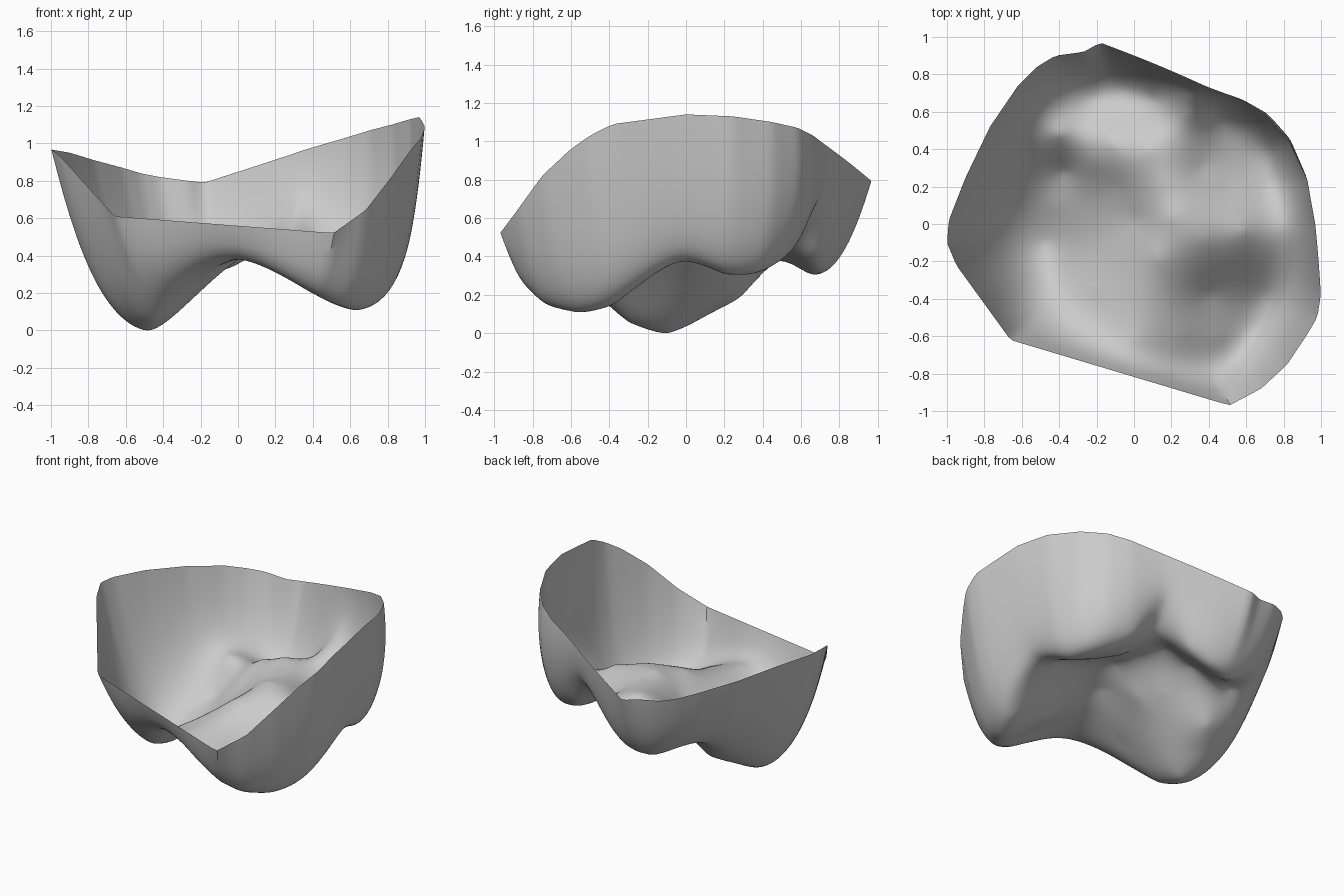
import bpy, bmesh, math

if "Cube" in bpy.data.objects:
    bpy.data.objects.remove(bpy.data.objects["Cube"])

# Rim of the open shell, counter-clockwise: x, y, z, wall steepness
RIM = [(0.98, 0.0, 1.14, 13), (0.95, 0.25, 1.13, 14), (0.86, 0.47, 1.10, 14), (0.74, 0.61, 1.07, 12),
       (0.6, 0.69, 1.03, 10), (0.38, 0.76, 0.97, 8), (-0.18, 0.97, 0.79, 8), (-0.27, 0.92, 0.80, 8),
       (-0.42, 0.90, 0.82, 7), (-0.52, 0.84, 0.84, 6.5), (-0.62, 0.74, 0.87, 6), (-0.77, 0.52, 0.91, 5.2),
       (-0.90, 0.25, 0.95, 4.7), (-0.99, 0.02, 0.965, 4.5), (-1.0, -0.1, 0.97, 4.5), (-0.95, -0.22, 0.93, 4.5),
       (-0.66, -0.62, 0.61, 5), (0.51, -0.97, 0.52, 9), (0.68, -0.88, 0.64, 9), (0.82, -0.75, 0.82, 9),
       (0.92, -0.6, 0.96, 10), (0.98, -0.5, 1.03, 11), (1.0, -0.38, 1.09, 12)]

# Floor landmarks (cusp tips, crests, grooves): x, y, z
FLOOR = [(-0.47, -0.1, 0.0), (-0.45, -0.3, 0.06), (-0.42, 0.1, 0.10), (-0.37, 0.28, 0.19), (-0.48, -0.52, 0.28),
         (-0.2, -0.1, 0.21), (-0.1, 0.2, 0.36), (0.0, 0.02, 0.38), (-0.2, -0.35, 0.27), (-0.2, 0.32, 0.37),
         (0.02, -0.36, 0.40), (0.0, -0.62, 0.38), (0.25, -0.6, 0.31), (0.45, -0.6, 0.19),
         (0.64, -0.57, 0.11), (0.53, -0.75, 0.17), (0.7, -0.38, 0.15), (0.4, -0.38, 0.26),
         (0.12, -0.18, 0.48), (0.2, 0.04, 0.54), (0.38, -0.08, 0.50), (0.58, -0.04, 0.45), (0.8, -0.02, 0.38),
         (0.72, 0.2, 0.31), (0.5, 0.2, 0.39), (0.58, 0.46, 0.36), (0.36, 0.3, 0.43), (0.3, 0.58, 0.57),
         (0.17, 0.22, 0.53), (0.08, 0.4, 0.54), (-0.12, 0.43, 0.46), (-0.4, 0.48, 0.39), (0.31, 0.67, 0.66),
         (-0.22, 0.67, 0.305), (-0.05, 0.72, 0.34), (-0.1, 0.59, 0.36), (0.1, 0.67, 0.42), (-0.36, 0.64, 0.37),
         (0.46, 0.56, 0.45), (0.72, 0.4, 0.36)]


def rim_at(theta):
    """Radius, height and steepness of the rim in one direction."""
    dx, dy = math.cos(theta), math.sin(theta)
    for a, b in zip(RIM, RIM[1:] + RIM[:1]):
        ca, cb = dx * a[1] - dy * a[0], dx * b[1] - dy * b[0]
        if ca <= 1e-9 and cb > 1e-9 and (a[0] + b[0]) * dx + (a[1] + b[1]) * dy > 0:
            f = -ca / (cb - ca)
            x, y, z, k = (p + (q - p) * f for p, q in zip(a, b))
            return math.hypot(x, y), z, k
    return math.hypot(RIM[0][0], RIM[0][1]), RIM[0][2], RIM[0][3]


def soft_rim(theta):
    """Rim with its corners averaged away, used lower down the wall."""
    samples = [rim_at(theta + 0.04 * i) for i in range(-6, 7)]
    return [sum(c) / len(samples) for c in zip(*samples)]


def kernel(dx, dy):
    return math.hypot(dx, dy) ** 1.4


def solve(m):
    """Gaussian elimination of an augmented matrix."""
    n = len(m)
    for i in range(n):
        p = max(range(i, n), key=lambda r: abs(m[r][i]))
        m[i], m[p] = m[p], m[i]
        for r in range(n):
            if r != i and m[r][i]:
                f = m[r][i] / m[i][i]
                m[r] = [u - f * v for u, v in zip(m[r], m[i])]
    return [m[i][n] / m[i][i] for i in range(n)]


# Fit a smooth floor through the landmarks, allowing for the rising wall
rows = []
for x, y, z in FLOOR:
    R, zr, k = soft_rim(math.atan2(y, x))
    w = (math.hypot(x, y) / R) ** k
    rows.append([kernel(x - p[0], y - p[1]) for p in FLOOR] + [1, x, y, (z - w * zr) / (1 - w)])
for c in range(3):
    rows.append([(1, p[0], p[1])[c] for p in FLOOR] + [0, 0, 0, 0])
weights = solve(rows)


def floor_height(x, y):
    base = weights[-3] + weights[-2] * x + weights[-1] * y
    return base + sum(w * kernel(x - p[0], y - p[1]) for w, p in zip(weights, FLOOR))


# Shell: rings from the centre of the floor out and up to the rim
SEG, RINGS = 180, 50
bm = bmesh.new()
centre = bm.verts.new((0, 0, floor_height(0, 0)))
rings = [[] for _ in range(RINGS)]
for s in range(SEG):
    th = 2 * math.pi * s / SEG
    R1, z1, _ = rim_at(th)
    R0, z0, k = soft_rim(th)
    lean = 0.045 * max(0, math.cos(th - 0.65)) ** 6   # back right wall curls in at the top
    for i in range(RINGS):
        q = 1 - (1 - (i + 1) / RINGS) ** 1.5
        w = q ** k
        b = q ** 9
        r = q * (R0 + (R1 - R0) * b)
        g = min(1, 0.93 / q)
        h = floor_height(r * g * math.cos(th), r * g * math.sin(th))
        z = h * (1 - w) + (z0 + (z1 - z0) * b) * w
        r *= 1 + lean * (w * (1 - w) * 2 - w ** 2)
        rings[i].append(bm.verts.new((r * math.cos(th), r * math.sin(th), z)))
for s in range(SEG):
    n = (s + 1) % SEG
    bm.faces.new((centre, rings[0][n], rings[0][s]))
    for a, b in zip(rings, rings[1:]):
        bm.faces.new((a[s], a[n], b[n], b[s]))

# Stand the lowest cusp on the ground
low = min(v.co.z for v in bm.verts)
for v in bm.verts:
    v.co.z -= low

mesh = bpy.data.meshes.new("tooth_shell")
bm.to_mesh(mesh)
bm.free()
shell = bpy.data.objects.new("tooth_shell", mesh)
bpy.context.collection.objects.link(shell)

grey = bpy.data.materials.new("light_grey")
grey.diffuse_color = (0.6, 0.6, 0.6, 1)
grey.use_nodes = True
grey.node_tree.nodes["Principled BSDF"].inputs["Base Color"].default_value = grey.diffuse_color
mesh.materials.append(grey)

bpy.context.view_layer.objects.active = shell
shell.select_set(True)
bpy.ops.object.shade_smooth_by_angle(angle=math.radians(40))
